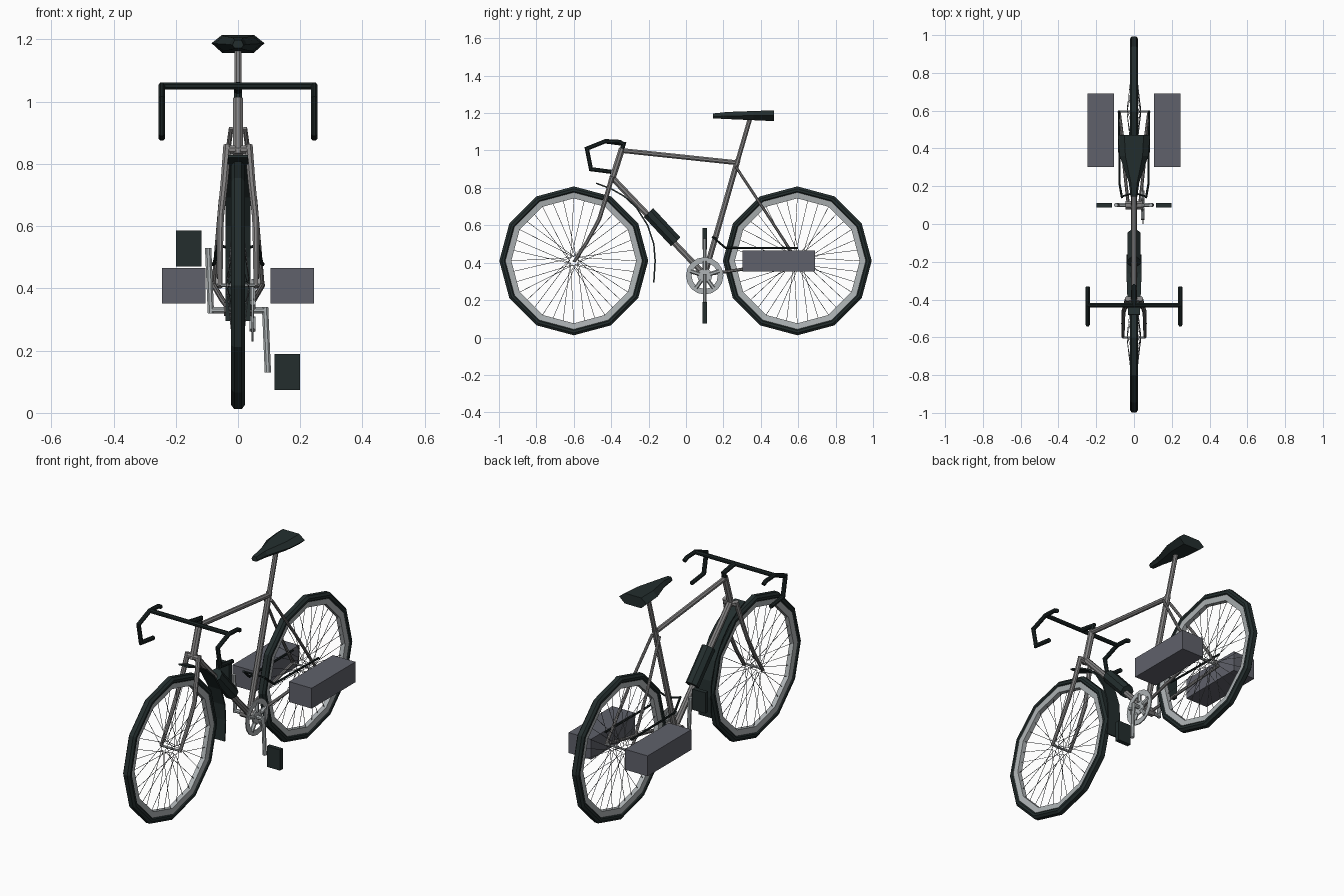
import bpy, bmesh, math
from mathutils import Vector, Matrix

if "Cube" in bpy.data.objects:
    bpy.data.objects.remove(bpy.data.objects["Cube"])


def material(name, rgb):
    m = bpy.data.materials.new(name)
    m.diffuse_color = (*rgb, 1)
    m.use_nodes = True
    m.node_tree.nodes["Principled BSDF"].inputs["Base Color"].default_value = m.diffuse_color
    return m


RUBBER = material("dark rubber", (0.017, 0.027, 0.027))
BLACK = material("black fittings", (0.011, 0.018, 0.018))
FRAME = material("grey frame", (0.23, 0.225, 0.225))
SILVER = material("light metal", (0.42, 0.45, 0.46))
BAG = material("slate bag", (0.115, 0.12, 0.145))
WIRE = material("spoke wire", (0.13, 0.14, 0.15))


def finish(name, bm, mat):
    bmesh.ops.recalc_face_normals(bm, faces=bm.faces)
    me = bpy.data.meshes.new(name)
    bm.to_mesh(me)
    bm.free()
    me.materials.append(mat)
    ob = bpy.data.objects.new(name, me)
    bpy.context.scene.collection.objects.link(ob)
    return ob


def bridge(bm, rings, closed=False):
    """Join rings of vertices into a skin, capped unless closed."""
    n = len(rings[0])
    pairs = list(zip(rings, rings[1:])) + ([(rings[-1], rings[0])] if closed else [])
    for a, b in pairs:
        for i in range(n):
            j = (i + 1) % n
            bm.faces.new((a[i], a[j], b[j], b[i]))
    if not closed:
        bm.faces.new(rings[0])
        bm.faces.new(rings[-1])


def sweep(bm, pts, r, sides=8, r_end=None):
    """Sweep a round section along a polyline with mitred corners."""
    pts = [Vector(p) for p in pts]
    r_end = r if r_end is None else r_end
    d0 = (pts[1] - pts[0]).normalized()
    up = Vector((1, 0, 0)) if abs(d0.x) < 0.8 else Vector((0, 0, 1))
    rings = []
    for i, p in enumerate(pts):
        a = (p - pts[i - 1]).normalized() if i else d0
        b = (pts[i + 1] - p).normalized() if i < len(pts) - 1 else a
        t = (a + b).normalized()
        up = (up - t * up.dot(t)).normalized()
        side = t.cross(up)
        rad = r + (r_end - r) * i / (len(pts) - 1)
        miter = min(1.0 / max(t.dot(b), 0.5), 1.3)
        ring = []
        for k in range(sides):
            ang = math.tau * (k + 0.5) / sides
            ring.append(bm.verts.new(p + (up * math.cos(ang) + side * math.sin(ang) * miter) * rad))
        rings.append(ring)
    bridge(bm, rings)


def tube(name, pts, r, mat, sides=8, r_end=None):
    bm = bmesh.new()
    sweep(bm, pts, r, sides, r_end)
    return finish(name, bm, mat)


def pair(name, pts, r, mat, sides=8, r_end=None):
    """Matching tubes on both sides of the bike."""
    bm = bmesh.new()
    for s in (1, -1):
        sweep(bm, [(s * x, y, z) for x, y, z in pts], r, sides, r_end)
    return finish(name, bm, mat)


def lathe(name, profile, cx, cy, cz, segs, mat):
    """Revolve a closed (x, radius) profile about a sideways axis."""
    bm = bmesh.new()
    rings = []
    for i in range(segs):
        a = math.tau * i / segs
        rings.append([bm.verts.new((cx + x, cy + r * math.sin(a), cz + r * math.cos(a)))
                      for x, r in profile])
    bridge(bm, rings, closed=True)
    return finish(name, bm, mat)


def box(name, lo, hi, mat):
    bm = bmesh.new()
    bmesh.ops.create_cube(bm, size=1)
    for v in bm.verts:
        v.co = [l + (h - l) * (c + 0.5) for l, h, c in zip(lo, hi, v.co)]
    return finish(name, bm, mat)


# Wheels: twelve-sided tyre and rim, laced spokes, slim axle
TYRE = [(-0.012, 0.362), (-0.022, 0.372), (-0.022, 0.385), (-0.012, 0.398),
        (0.012, 0.398), (0.022, 0.385), (0.022, 0.372), (0.012, 0.362)]
RIM = [(-0.013, 0.334), (-0.017, 0.366), (0.017, 0.366), (0.013, 0.334)]
for label, cy in (("front", -0.6), ("rear", 0.595)):
    cz = 0.41
    lathe(label + "_tyre", TYRE, 0, cy, cz, 12, RUBBER)
    lathe(label + "_rim", RIM, 0, cy, cz, 12, SILVER)
    bm = bmesh.new()
    for i in range(36):
        a = math.tau * i / 36
        h = a + (0.9 if (i // 2) % 2 else -0.9)
        sx = 0.036 if i % 2 else -0.036
        sweep(bm, [(sx, cy + 0.022 * math.sin(h), cz + 0.022 * math.cos(h)),
                   (0, cy + 0.336 * math.sin(a), cz + 0.336 * math.cos(a))], 0.0015, 3)
    finish(label + "_spokes", bm, WIRE)
    w = 0.055 if label == "front" else 0.08
    tube(label + "_axle", [(-w, cy, cz), (w, cy, cz)], 0.006, SILVER)

# Frame
tube("head_tube", [(0, -0.40, 0.83), (0, -0.342, 1.01)], 0.018, FRAME)
tube("top_tube", [(0, -0.345, 1.0), (0, 0.27, 0.935)], 0.014, FRAME)
tube("down_tube", [(0, -0.39, 0.85), (0, 0.1, 0.335)], 0.017, FRAME)
tube("seat_tube", [(0, 0.1, 0.335), (0, 0.277, 0.95)], 0.016, FRAME)
tube("seat_post", [(0, 0.272, 0.93), (0, 0.342, 1.17)], 0.013, FRAME)
tube("bottom_bracket", [(-0.045, 0.1, 0.333), (0.045, 0.1, 0.333)], 0.024, FRAME)
pair("fork_blades", [(0.034, -0.395, 0.86), (0.044, -0.43, 0.74), (0.056, -0.465, 0.63),
                     (0.058, -0.53, 0.51), (0.058, -0.598, 0.405)], 0.014, FRAME, r_end=0.009)
tube("fork_crown", [(-0.04, -0.398, 0.845), (0.04, -0.398, 0.845)], 0.015, FRAME)
pair("seat_stays", [(0.022, 0.265, 0.915), (0.055, 0.42, 0.68), (0.078, 0.595, 0.41)], 0.008, FRAME)
pair("chain_stays", [(0.03, 0.1, 0.335), (0.05, 0.28, 0.362), (0.078, 0.595, 0.41)], 0.009, FRAME)

# Stem and drop handlebar
tube("stem", [(0, -0.345, 1.0), (0, -0.333, 1.035), (0, -0.43, 1.05)], 0.014, BLACK)
tube("handlebar", [(-0.245, -0.43, 1.05), (0.245, -0.43, 1.05)], 0.012, BLACK)
pair("handlebar_drops", [(0.245, -0.335, 1.035), (0.245, -0.355, 1.046), (0.245, -0.43, 1.05),
                         (0.245, -0.53, 1.01), (0.245, -0.508, 0.90), (0.245, -0.40, 0.886)],
     0.012, BLACK)

# Saddle lofted from six-sided sections: y, half width, bottom, middle, top
bm = bmesh.new()
rings = []
for y, w, zb, zm, zt in ((0.145, 0.018, 1.172, 1.182, 1.198), (0.22, 0.028, 1.168, 1.184, 1.206),
                         (0.36, 0.076, 1.162, 1.187, 1.211), (0.47, 0.085, 1.157, 1.188, 1.215)):
    rings.append([bm.verts.new((x * w, y, z)) for x, z in
                  ((-1, zm), (-0.6, zt), (0.6, zt), (1, zm), (0.6, zb), (-0.6, zb))])
bridge(bm, rings)
finish("saddle", bm, RUBBER)

# Cranks, pedals and chainring
tube("crank_axle", [(-0.09, 0.1, 0.33), (0.09, 0.1, 0.33)], 0.011, SILVER)
for label, s in (("right", 1), ("left", -1)):
    tube(label + "_crank", [(s * 0.087, 0.1, 0.33 + s * 0.01), (s * 0.096, 0.1, 0.33 - s * 0.2)],
         0.011, SILVER)
    zc = 0.33 - s * 0.198
    lo, hi = sorted((s * 0.117, s * 0.199))
    box(label + "_pedal", (lo, 0.088, zc - 0.058), (hi, 0.112, zc + 0.058), RUBBER)
lathe("chainring", [(-0.003, 0.07), (-0.003, 0.1), (0.003, 0.1), (0.003, 0.07)],
      0.047, 0.1, 0.33, 16, SILVER)
lathe("chainring_hub", [(-0.004, 0.008), (-0.004, 0.04), (0.004, 0.04), (0.004, 0.008)],
      0.047, 0.1, 0.33, 12, SILVER)
bm = bmesh.new()
for i in range(5):
    a = math.tau * i / 5
    sweep(bm, [(0.047, 0.1 + r * math.sin(a), 0.33 + r * math.cos(a)) for r in (0.03, 0.08)],
          0.011, 6)
finish("chainring_arms", bm, SILVER)

# Bottle strapped round the down tube
tube("bottle", [(0, -0.2, 0.668), (0, -0.055, 0.512)], 0.037, RUBBER)

# Front mudguard: a thin bent strip behind the front wheel
bm = bmesh.new()
guard = [(-0.48, 0.825), (-0.40, 0.795), (-0.33, 0.755), (-0.265, 0.695), (-0.205, 0.60),
         (-0.172, 0.50), (-0.165, 0.41), (-0.172, 0.295)]
rings = []
for i, (y, z) in enumerate(guard):
    a, b = guard[max(i - 1, 0)], guard[min(i + 1, len(guard) - 1)]
    t = Vector((b[0] - a[0], b[1] - a[1])).normalized()
    n = Vector((-t.y, t.x)) * 0.004
    w = 0.032 + 0.008 * min(i / 3, 1)
    rings.append([bm.verts.new((x * w, y + s * n.x, z + s * n.y))
                  for x, s in ((-1, -1), (1, -1), (1, 1), (-1, 1))])
bridge(bm, rings)
finish("front_mudguard", bm, RUBBER)

# Rear rack rods and side bags
pair("rack_rods", [(0.064, 0.14, 0.54), (0.076, 0.21, 0.48), (0.08, 0.6, 0.478)], 0.006, BLACK)
pair("rack_braces", [(0.016, 0.16, 0.53), (0.066, 0.145, 0.537)], 0.005, BLACK)
box("right_bag", (0.105, 0.302, 0.352), (0.245, 0.69, 0.466), BAG)
box("left_bag", (-0.245, 0.302, 0.352), (-0.105, 0.69, 0.466), BAG)
